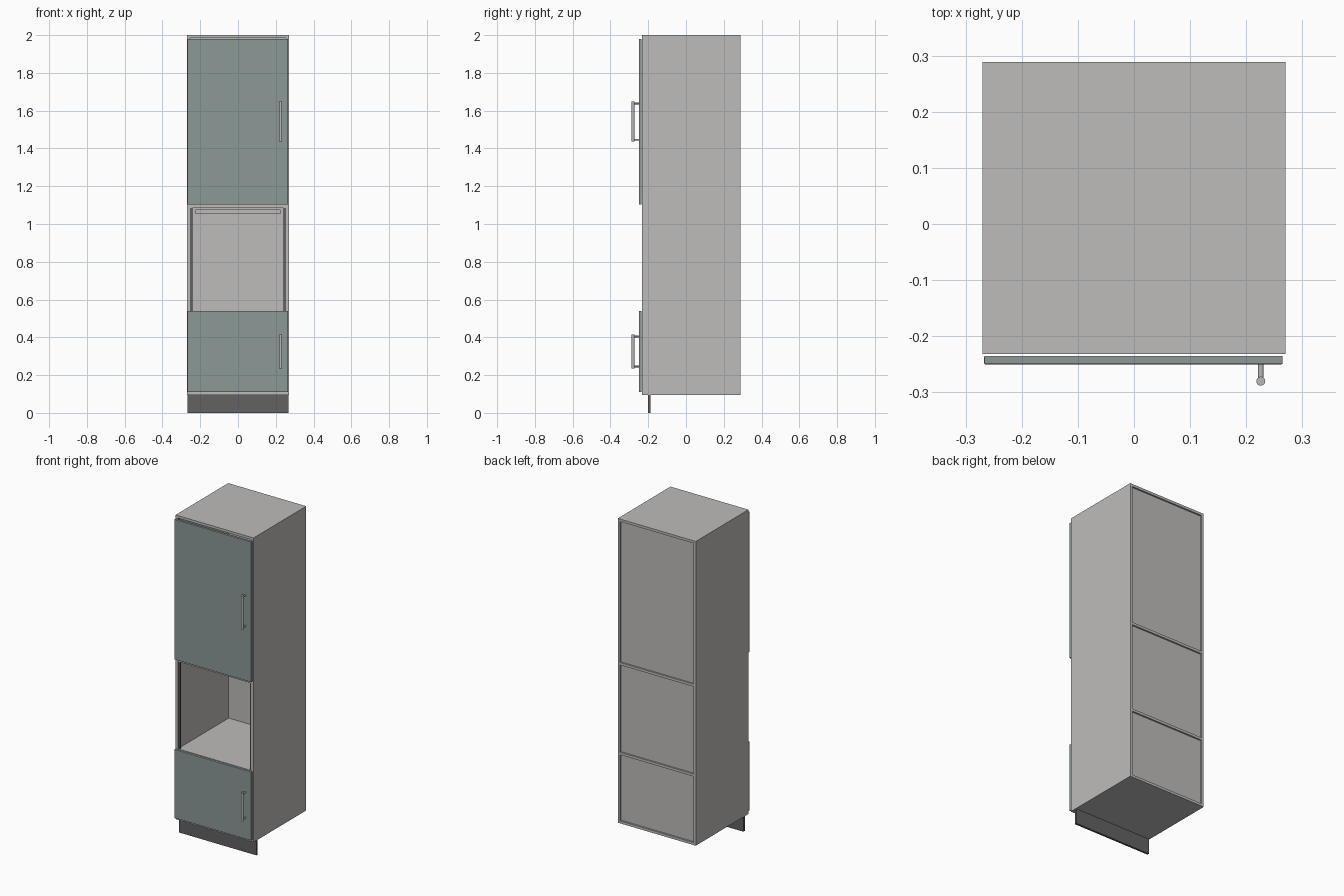
import bpy, math

if "Cube" in bpy.data.objects:
    bpy.data.objects.remove(bpy.data.objects["Cube"])


def material(name, rgb):
    m = bpy.data.materials.new(name)
    lin = [((c / 255 + 0.055) / 1.055) ** 2.4 for c in rgb]
    m.diffuse_color = (*lin, 1)
    m.use_nodes = True
    m.node_tree.nodes["Principled BSDF"].inputs["Base Color"].default_value = m.diffuse_color
    return m


GREY = material("light grey board", (190, 188, 186))
TEAL = material("muted teal front", (139, 153, 151))
DARK = material("dark grey plinth", (98, 98, 100))
STEEL = material("steel", (184, 184, 184))


def box(name, x, y, z, mat, bevel=0):
    bpy.ops.mesh.primitive_cube_add(size=1, location=[sum(r) / 2 for r in (x, y, z)])
    o = bpy.context.object
    o.name = name
    o.scale = [r[1] - r[0] for r in (x, y, z)]
    bpy.ops.object.transform_apply(location=False, rotation=False, scale=True)
    o.data.materials.append(mat)
    if bevel:
        b = o.modifiers.new("soft edge", 'BEVEL')
        b.width, b.segments = bevel, 2
    return o


def rod(name, loc, radius, length, rot=(0, 0, 0)):
    bpy.ops.mesh.primitive_cylinder_add(vertices=20, radius=radius, depth=length,
                                        location=loc, rotation=rot)
    o = bpy.context.object
    o.name = name
    o.data.materials.append(STEEL)
    bpy.ops.object.shade_smooth_by_angle()


W, T = 0.27, 0.016            # half width, board thickness
FRONT, BACK = -0.232, 0.289
INNER = W - T
BASE, TOP = 0.095, 2.0

# Carcass sides and the dark strips lining the appliance opening
for s, side in ((-1, "left"), (1, "right")):
    box(side + "_side_panel", sorted((s * W, s * INNER)), (FRONT, BACK), (BASE, TOP), GREY)
    box(side + "_opening_strip", sorted((s * INNER, s * 0.242)), (FRONT + 0.004, FRONT + 0.016),
        (0.54, 1.086), DARK)

# Horizontal boards
for name, z in (("bottom_board", BASE), ("lower_shelf", 0.524),
                ("upper_shelf", 1.086), ("top_board", TOP - T)):
    box(name, (-INNER, INNER), (FRONT, BACK), (z, z + T), GREY)

# Back panels between the boards
for i, (a, b) in enumerate(((BASE + T, 0.524), (0.54, 1.086), (1.102, TOP - T))):
    box(f"back_panel_{i + 1}", (-INNER, INNER), (BACK - 0.018, BACK - 0.01), (a, b), GREY)

# Rail at the back of the opening
box("back_rail", (-0.226, 0.224), (BACK - 0.026, BACK - 0.018), (1.052, 1.076), GREY)

# Plinth
box("plinth", (-0.267, 0.267), (-0.2, -0.187), (0, 0.1), DARK)

# Doors with bar handles
for name, z0, z1, h0, h1 in (("lower", 0.11, 0.54, 0.236, 0.414),
                             ("upper", 1.102, 1.98, 1.436, 1.648)):
    box(name + "_door", (-0.267, 0.265), (-0.25, -0.235), (z0, z1), TEAL, 0.002)
    rod(name + "_handle_bar", (0.226, -0.28, (h0 + h1) / 2), 0.008, h1 - h0)
    for i, z in enumerate((h0 + 0.01, h1 - 0.01)):
        rod(f"{name}_handle_post_{i + 1}", (0.226, -0.264, z), 0.005, 0.03,
            (math.pi / 2, 0, 0))
